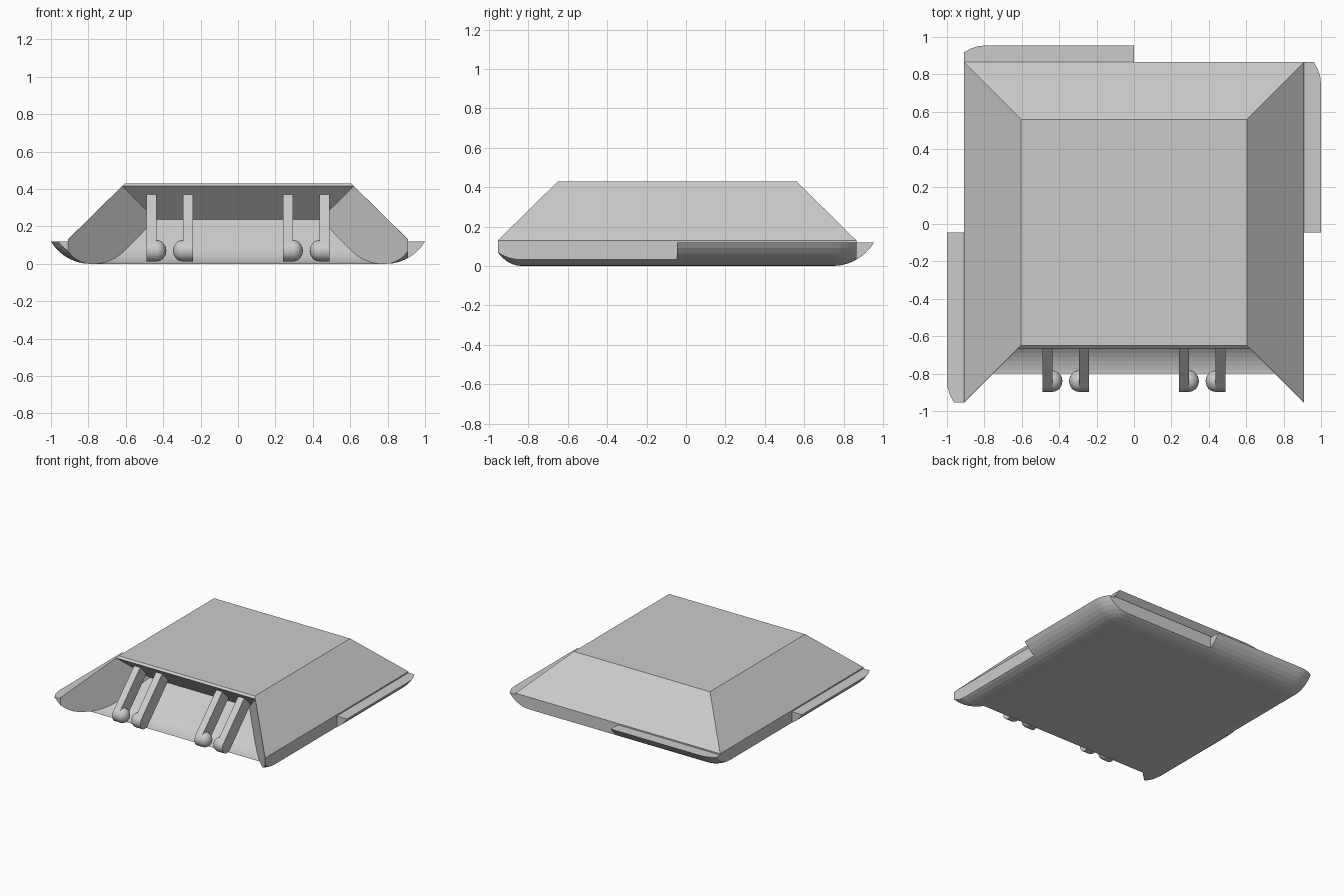
import bpy, bmesh
from math import sin, cos, pi, asin
from mathutils import Vector, Matrix

if "Cube" in bpy.data.objects:
    bpy.data.objects.remove(bpy.data.objects["Cube"])

CY = -0.045            # y of the tile centre; parts are modelled around it
HALF = 0.91            # half width of the tile
ARC_R, LIP_R = 0.244, 0.21


def to_object(bm, name):
    bmesh.ops.recalc_face_normals(bm, faces=bm.faces)
    mesh = bpy.data.meshes.new(name)
    bm.to_mesh(mesh)
    bm.free()
    ob = bpy.data.objects.new(name, mesh)
    ob.location.y = CY
    bpy.context.collection.objects.link(ob)
    return ob


def hull(points):
    bm = bmesh.new()
    for p in points:
        bm.verts.new(p)
    bmesh.ops.convex_hull(bm, input=bm.verts)
    bmesh.ops.delete(bm, geom=[v for v in bm.verts if not v.link_faces], context='VERTS')
    bmesh.ops.dissolve_limit(bm, angle_limit=0.003, verts=bm.verts, edges=bm.edges)
    return bm


def clipped_points(points, planes):
    # points of a convex hull after cutting away the outer side of each plane
    bm = hull(points)
    for co, no in planes:
        bmesh.ops.bisect_plane(bm, geom=bm.verts[:] + bm.edges[:] + bm.faces[:],
                               plane_co=co, plane_no=no, clear_outer=True)
    pts = [v.co.copy() for v in bm.verts]
    bm.free()
    return pts


def prism(profile, half_width, name):
    # profile of (d, z), with d measured towards the front; half width depends on d
    bm = bmesh.new()
    sides = [[bm.verts.new((s * half_width(d), -d, z)) for d, z in profile] for s in (-1, 1)]
    n = len(profile)
    for s in sides:
        bm.faces.new(s)
    for i in range(n):
        j = (i + 1) % n
        bm.faces.new((sides[0][i], sides[0][j], sides[1][j], sides[1][i]))
    return to_object(bm, name)


# Rounded dish shape shared by the body underside and the lips
dish = []
for k in range(8):
    a = asin(LIP_R / ARC_R) * k / 7
    r, z = ARC_R * sin(a), ARC_R * (1 - cos(a))
    for q in range(4):
        cx, cy = ((1, 1), (-1, 1), (-1, -1), (1, -1))[q]
        for i in range(9 if k else 1):
            t = pi / 2 * (q + i / 8)
            dish.append((cx * 0.79 + r * cos(t), cy * 0.79 + r * sin(t), z))

# Body: dish trimmed to the square, with a bevelled top
square = [(Vector(n) * HALF, n) for n in ((1, 0, 0), (-1, 0, 0), (0, 1, 0), (0, -1, 0))]
body_pts = clipped_points(dish, square)
for w, z in ((HALF, 0.13), (0.605, 0.43)):
    body_pts += [(sx * w, sy * w, z) for sx in (-1, 1) for sy in (-1, 1)]
body = to_object(hull(body_pts), "body")

# Wedge-shaped recess in the front: sloped ceiling, sloped floor with a curved foot
fr, fd = 0.25, 0.7835
profile = [(1.1, 0.895), (0.4425, 0.2375)]
for i in range(9):
    a = pi / 4 * (1 - i / 8)
    profile.append((fd - fr * sin(a), fr * (1 - cos(a)) - 0.002))
profile += [(1.1, -0.1)]
cutter = prism(profile, lambda d: d - 0.001, "recess_cutter")
cutter.hide_render = True
mod = body.modifiers.new("recess", 'BOOLEAN')
mod.operation, mod.solver, mod.object = 'DIFFERENCE', 'EXACT', cutter
bpy.context.view_layer.objects.active = body
bpy.ops.object.modifier_apply(modifier=mod.name)
bpy.data.objects.remove(cutter)

# Lips on half of the right, back and left sides
lip_pts = clipped_points(dish, [((HALF, 0, 0), (-1, 0, 0)), ((0, 0, 0), (0, -1, 0)),
                                ((0, HALF, 0), (0, 1, 0))])
for i, side in enumerate(("right", "back", "left")):
    turn = Matrix.Rotation(pi / 2 * i, 3, 'Z')
    to_object(hull([turn @ p for p in lip_pts]), side + "_lip")

# Latch arms hanging from the ceiling, each with a half ball at its tip
TIP_D, TIP_Z, TIP_R = 0.795, 0.07, 0.057
for side in (-1, 1):
    for label, x0, x1, ball_x in (("inner", 0.24, 0.295, 0.295), ("outer", 0.435, 0.49, 0.435)):
        outline = [(TIP_D + TIP_R * cos(a), TIP_Z + TIP_R * sin(a))
                   for a in (-3 * pi / 4 + pi * i / 16 for i in range(17))]
        outline += [(0.573, 0.372), (0.493, 0.292)]
        name = ("left_" if side < 0 else "right_") + label
        to_object(hull([(side * x, -d, z) for x in (x0, x1) for d, z in outline]), name + "_arm")
        bm = bmesh.new()
        bmesh.ops.create_uvsphere(bm, u_segments=24, v_segments=12, radius=1)
        bmesh.ops.scale(bm, vec=(0.052, TIP_R, TIP_R), verts=bm.verts)
        bmesh.ops.translate(bm, vec=(side * ball_x, -TIP_D, TIP_Z), verts=bm.verts)
        for f in bm.faces:
            f.smooth = True
        to_object(bm, name + "_ball")
